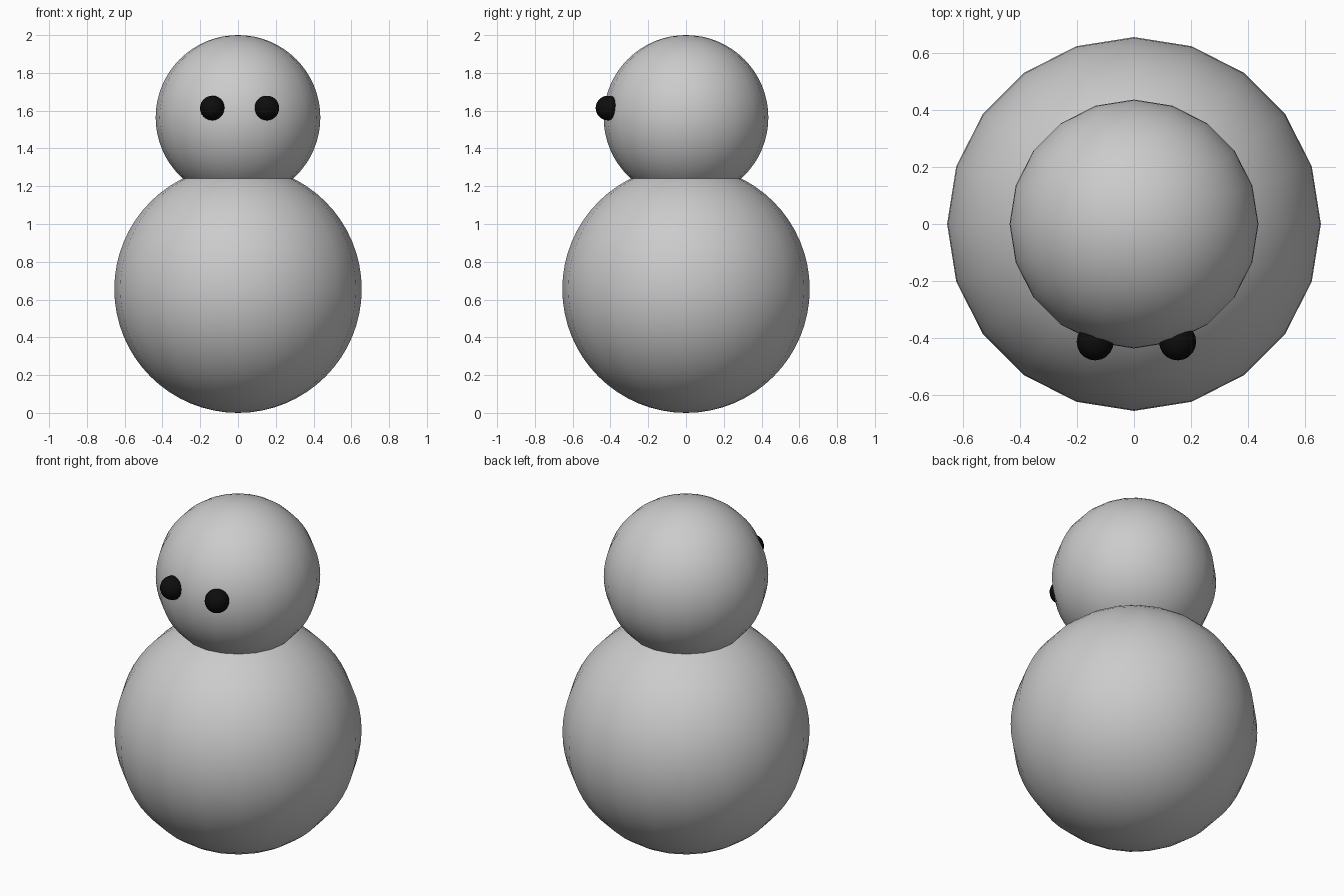
import bpy

if "Cube" in bpy.data.objects:
    bpy.data.objects.remove(bpy.data.objects["Cube"])

black = bpy.data.materials.new("black")
black.diffuse_color = (0.004, 0.004, 0.004, 1)
black.use_nodes = True
black.node_tree.nodes["Principled BSDF"].inputs["Base Color"].default_value = black.diffuse_color


def ball(name, radius, location, segments, rings, material=None):
    bpy.ops.mesh.primitive_uv_sphere_add(
        segments=segments, ring_count=rings, radius=radius, location=location)
    obj = bpy.context.object
    obj.name = name
    bpy.ops.object.shade_smooth()
    if material:
        obj.data.materials.append(material)
    return obj


# Two stacked snowballs that sink into each other at the neck
ball("body", 0.655, (0, 0, 0.655), 20, 32)
ball("head", 0.436, (0, 0, 1.564), 20, 32)

# Eyes half set into the front of the head, slightly off centre
for side, x in (("right", -0.136), ("left", 0.153)):
    ball(side + "_eye", 0.065, (x, -0.413, 1.614), 20, 32, black)
